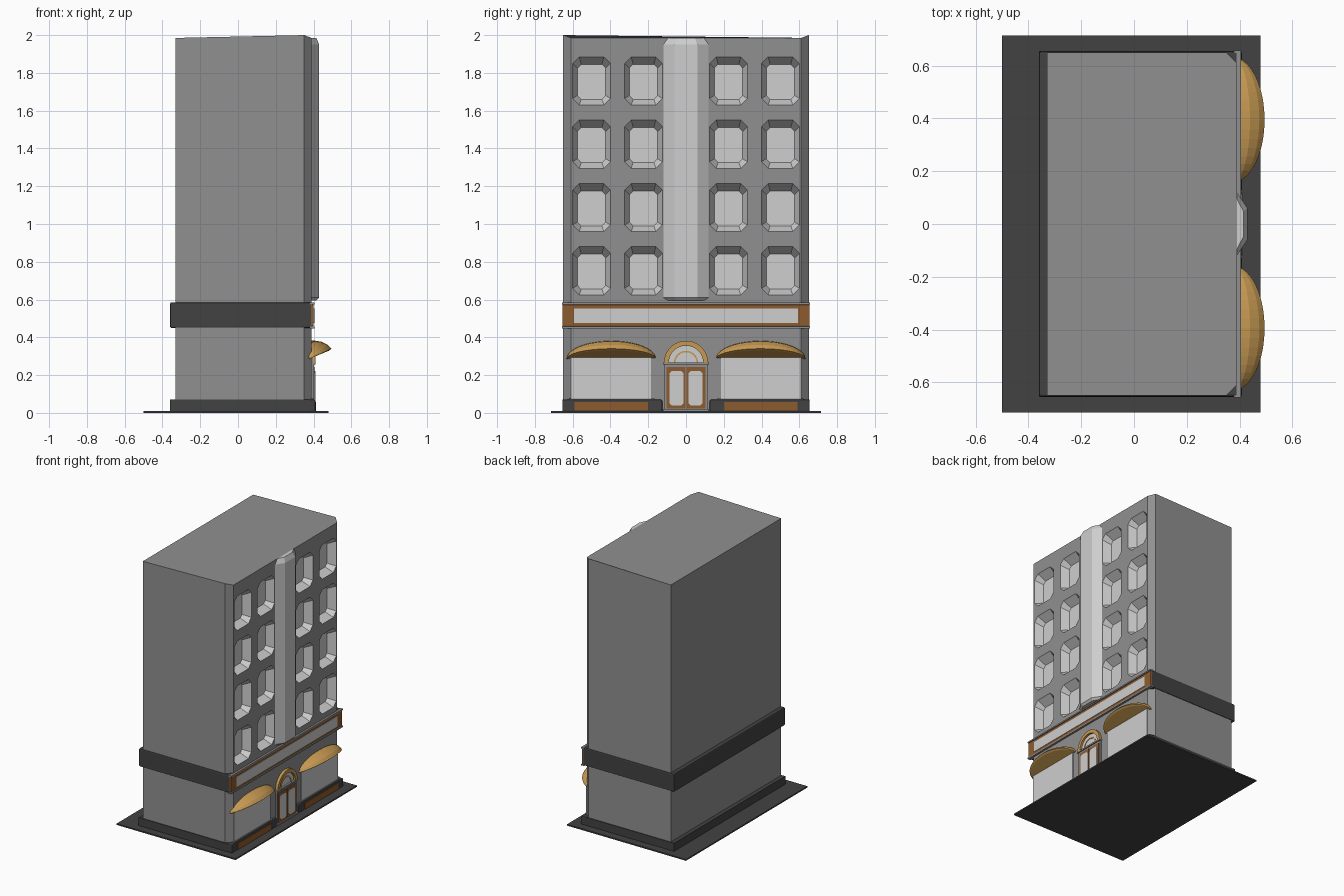
import bpy, bmesh
from math import sin, cos, pi

if "Cube" in bpy.data.objects:
    bpy.data.objects.remove(bpy.data.objects["Cube"], do_unlink=True)


def material(name, r, g, b):
    m = bpy.data.materials.new(name)
    m.use_nodes = True
    m.diffuse_color = (r, g, b, 1)
    m.node_tree.nodes["Principled BSDF"].inputs["Base Color"].default_value = (r, g, b, 1)
    return m


GREY = material("wall grey", 0.28, 0.28, 0.28)
PALE = material("pale stone and glass", 0.62, 0.62, 0.62)
DARK = material("dark trim", 0.055, 0.055, 0.055)
BROWN = material("brown wood", 0.27, 0.105, 0.028)
GOLD = material("golden canvas", 0.57, 0.32, 0.085)


def finish(name, bm, *mats, recalc=True):
    if recalc:
        bmesh.ops.recalc_face_normals(bm, faces=bm.faces)
    me = bpy.data.meshes.new(name)
    bm.to_mesh(me)
    bm.free()
    for m in mats:
        me.materials.append(m)
    ob = bpy.data.objects.new(name, me)
    bpy.context.collection.objects.link(ob)
    return ob


def loft(name, rings, mat):
    """Closed solid through rings with equal point counts."""
    bm = bmesh.new()
    rows = [[bm.verts.new(p) for p in r] for r in rings]
    n = len(rows[0])
    for a, b in zip(rows, rows[1:]):
        for i in range(n):
            j = (i + 1) % n
            bm.faces.new((a[i], a[j], b[j], b[i]))
    bm.faces.new(rows[0])
    bm.faces.new(rows[-1])
    return finish(name, bm, mat)


def slab(name, outline, x0, x1, mat):
    """Extrude a (y, z) outline along x."""
    return loft(name, [[(x, y, z) for y, z in outline] for x in (x0, x1)], mat)


def rect(y0, y1, z0, z1):
    return [(y0, z0), (y1, z0), (y1, z1), (y0, z1)]


def box(name, x0, x1, y0, y1, z0, z1, mat, bevel=0):
    ob = slab(name, rect(y0, y1, z0, z1), x0, x1, mat)
    if bevel:
        b = ob.modifiers.new("Bevel", "BEVEL")
        b.width, b.segments = bevel, 2
    return ob


def octagon(y0, y1, z0, z1, c):
    return [(y0 + c, z0), (y1 - c, z0), (y1, z0 + c), (y1, z1 - c),
            (y1 - c, z1), (y0 + c, z1), (y0, z1 - c), (y0, z0 + c)]


def arc(ry, rz, n=16):
    return [(ry * cos(pi * i / n), 0.265 + rz * sin(pi * i / n)) for i in range(n + 1)]


# Ground slab and plinth
box("ground_slab", -0.5, 0.48, -0.715, 0.715, 0, 0.01, DARK)
box("plinth", -0.36, 0.38, -0.655, 0.655, 0.005, 0.07, DARK)

# Main block: chamfered front corners, open where the facade fits
BACK, MID, FRONT = -0.33, 0.35, 0.39
bm = bmesh.new()
plan = [(BACK, -0.65, 1.985), (MID, -0.65, 2), (FRONT, -0.61, 1.985),
        (FRONT, 0.61, 1.985), (MID, 0.65, 2), (BACK, 0.65, 1.985)]
low = [bm.verts.new((x, y, 0.005)) for x, y, z in plan]
top = [bm.verts.new(p) for p in plan]
bm.faces.new(low[::-1])
bm.faces.new(top)
for i in range(6):
    if i != 2:
        j = (i + 1) % 6
        bm.faces.new((low[i], low[j], top[j], top[i]))
finish("main_block", bm, GREY, recalc=False)

# Facade grid; every window cell becomes a tapered recess
cols = [-0.61, -0.6, -0.4, -0.325, -0.125, 0.125, 0.325, 0.4, 0.6, 0.61]
rows = [0.005]
for k in range(4):
    rows += [0.625 + 0.335 * k, 0.88 + 0.335 * k]
rows.append(1.985)
bm = bmesh.new()


def face(points, mat):
    f = bm.faces.new([bm.verts.new(p) for p in points])
    f.material_index = mat


for ci, (y0, y1) in enumerate(zip(cols, cols[1:])):
    for ri, (z0, z1) in enumerate(zip(rows, rows[1:])):
        corners = [(FRONT, y, z) for y, z in rect(y0, y1, z0, z1)]
        if ci not in (1, 3, 5, 7) or ri % 2 == 0:
            face(corners, 0)
            continue
        outer = [(FRONT, y, z) for y, z in octagon(y0, y1, z0, z1, 0.035)]
        inner = [(FRONT - 0.06, y, z) for y, z in
                 octagon(y0 + 0.025, y1 - 0.025, z0 + 0.03, z1 - 0.04, 0.02)]
        for i, c in enumerate(corners):
            face((c, outer[2 * i], outer[2 * i - 1]), 0)
        for i in range(8):
            j = (i + 1) % 8
            face((outer[i], outer[j], inner[j], inner[i]), 1)
        face(inner, 1)
bmesh.ops.remove_doubles(bm, verts=bm.verts, dist=0.0005)
finish("facade", bm, GREY, PALE, recalc=False)

# Central pilaster with angled flanks and tapered ends
rings = []
for z, w, d in ((0.595, 0.095, 0.025), (0.61, 0.12, 0.04),
                (1.95, 0.12, 0.04), (1.985, 0.095, 0.025)):
    rings.append([(FRONT - 0.01, -w, z), (FRONT, -w, z), (FRONT + d, -w / 2, z),
                  (FRONT + d, w / 2, z), (FRONT, w, z), (FRONT - 0.01, w, z)])
loft("pilaster", rings, PALE)

# Sign band running round the block
box("sign_band", -0.36, 0.395, -0.655, 0.655, 0.45, 0.585, DARK, 0.008)
box("sign_board", 0.38, 0.401, -0.655, 0.655, 0.46, 0.573, BROWN, 0.003)
box("sign_panel", 0.4, 0.404, -0.592, 0.592, 0.477, 0.553, PALE)
for name, z in (("sign_lower_rail", 0.448), ("sign_upper_rail", 0.574)):
    box(name, 0.38, 0.405, -0.657, 0.657, z, z + 0.01, GREY)

# Shop fronts, mirrored about the door
for s, side in ((-1, "right"), (1, "left")):
    def span(a, b):
        return sorted((s * a, s * b))

    box(side + "_front_plinth", 0.37, 0.41, *span(0.125, 0.655), 0.005, 0.07, DARK, 0.008)
    box(side + "_plinth_panel", 0.405, 0.414, *span(0.2, 0.59), 0.012, 0.058, BROWN)
    box(side + "_shop_window", 0.385, 0.396, *span(0.185, 0.61), 0.07, 0.31, PALE)
    box(side + "_window_sill", 0.385, 0.402, *span(0.165, 0.62), 0.066, 0.076, GREY)

    # Awning: curved canvas between the wall arch and the front rim
    slices = []
    n = 20
    for i in range(n + 1):
        t = pi * i / n
        h = max(sin(t), 0.02)
        y = s * 0.395 + 0.237 * cos(t)
        slices.append([(0.375 + dx * h, y, 0.285 + dz * h) for dx, dz in
                       ((0, 0), (0, 0.08), (0.03, 0.096), (0.065, 0.093),
                        (0.1, 0.075), (0.12, 0.055), (0.108, 0.045))])
    loft(side + "_awning", slices, GOLD)

# Entrance: surround, double door with rounded glass, step
box("door_surround", 0.38, 0.402, -0.117, 0.117, 0.01, 0.258, GREY)
box("door_lintel", 0.38, 0.41, -0.122, 0.122, 0.256, 0.267, GREY)
box("door_step", 0.38, 0.412, -0.122, 0.122, 0.008, 0.02, GREY)
for s, side in ((-1, "right"), (1, "left")):
    a, b = sorted((s * 0.002, s * 0.102))
    box(side + "_door", 0.395, 0.406, a, b, 0.022, 0.242, BROWN)
    a, b = sorted((s * 0.013, s * 0.087))
    slab(side + "_door_glass", octagon(a, b, 0.038, 0.222, 0.012), 0.4, 0.409, PALE)

# Fanlight arch over the door
slab("fanlight", arc(0.095, 0.09), 0.385, 0.396, PALE)
for name, r, w, x in (("arch_outer", 0.117, 0.026, 0.41), ("arch_inner", 0.064, 0.008, 0.399)):
    slab(name, arc(r, r) + arc(r - w, r - w)[::-1], 0.385, x, GOLD)
